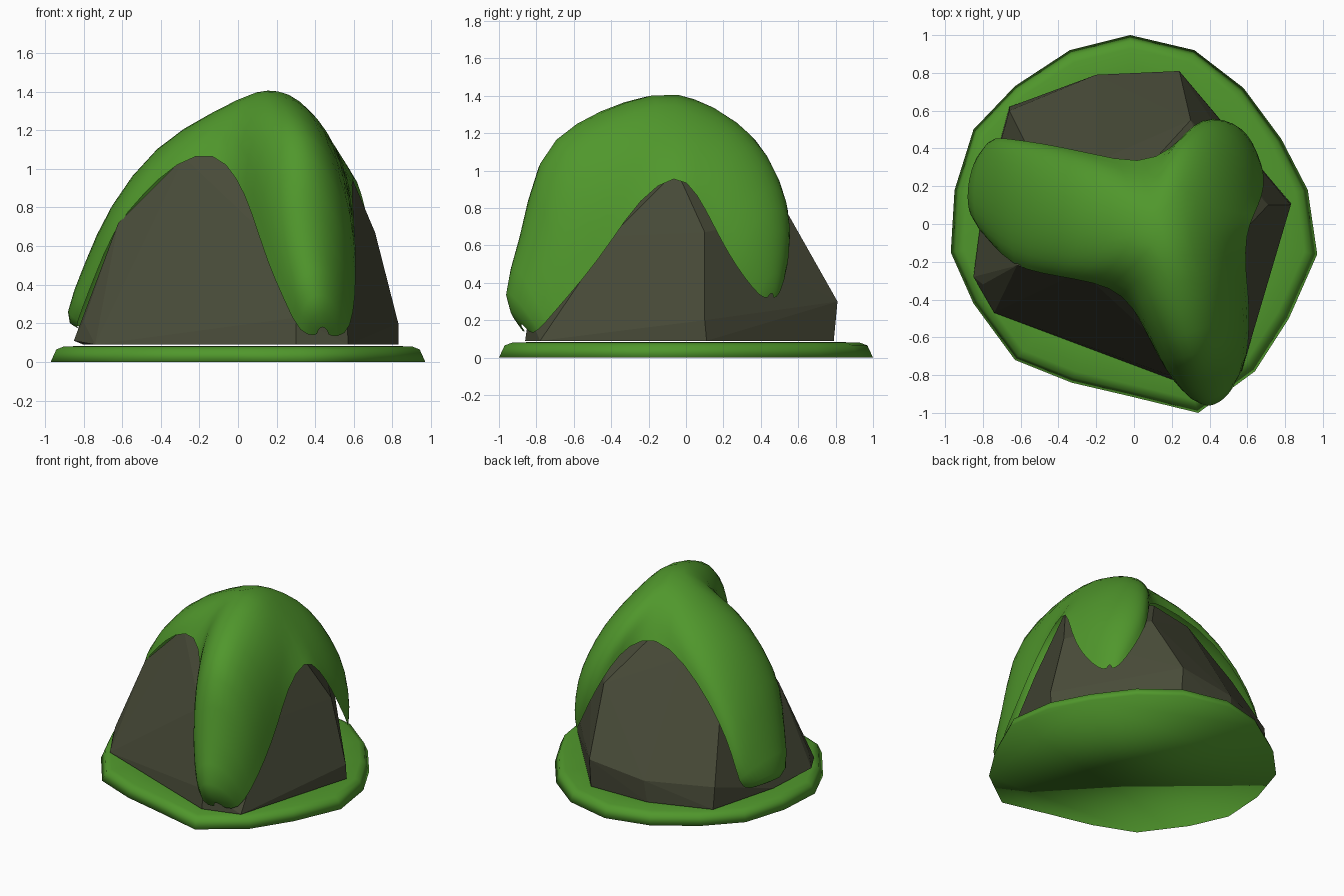
import bpy, bmesh, math
from mathutils import Vector as V

if "Cube" in bpy.data.objects:
    bpy.data.objects.remove(bpy.data.objects["Cube"])


def material(name, color):
    m = bpy.data.materials.new(name)
    m.diffuse_color = (*color, 1)
    m.use_nodes = True
    m.node_tree.nodes["Principled BSDF"].inputs["Base Color"].default_value = m.diffuse_color
    return m


def make(name, bm, mat, smooth):
    bmesh.ops.recalc_face_normals(bm, faces=bm.faces)
    mesh = bpy.data.meshes.new(name)
    bm.to_mesh(mesh)
    bm.free()
    obj = bpy.data.objects.new(name, mesh)
    bpy.context.collection.objects.link(obj)
    mesh.materials.append(mat)
    mesh.polygons.foreach_set("use_smooth", [smooth] * len(mesh.polygons))
    return obj


green = material("moss", (0.08, 0.31, 0.025))
grey = material("stone", (0.065, 0.07, 0.04))

# Grass disc: uneven outline with a bevelled rim
outline = [(-.02, 1), (.32, .92), (.58, .72), (.78, .45), (.92, .18), (.97, -.16),
           (.82, -.5), (.64, -.78), (.34, -1), (-.03, -.91), (-.33, -.84), (-.63, -.72),
           (-.85, -.42), (-.97, -.15), (-.95, .18), (-.85, .5), (-.63, .73), (-.34, .92)]
bm = bmesh.new()
rings = [[bm.verts.new((x * s, y * s, z)) for x, y in outline]
         for s, z in ((1, 0), (.97, .065), (.93, .08), (.8, .084))]
n = len(outline)
for a, b in zip(rings, rings[1:]):
    for i in range(n):
        bm.faces.new((a[i], a[(i + 1) % n], b[(i + 1) % n], b[i]))
bm.faces.new(rings[0])
bm.faces.new(rings[-1])
make("grass_disc", bm, green, True)

# Faceted boulder: hull of its corner points
corners = [(-.85, -.28, .11), (-.74, -.47, .09), (.3, -.86, .09), (.57, -.78, .09),
           (.83, .11, .09), (.24, .79, .09), (-.22, .78, .09), (-.66, .62, .09), (-.8, .1, .09),
           (-.8, -.32, .21), (.3, -.84, .23), (.83, .1, .2), (.24, .81, .3), (-.66, .6, .25),
           (-.2, .79, .25), (-.17, -.57, .46), (-.62, -.22, .72), (.1, -.6, .7),
           (.55, -.4, .65), (.71, .1, .67), (.3, .55, .76), (-.55, .38, .68),
           (-.28, -.25, 1.06), (-.05, -.32, 1.07), (.57, -.05, 1.0), (.08, .31, 1.07),
           (-.2, .33, 1.0), (.15, -.05, 1.25)]
bm = bmesh.new()
for p in corners:
    bm.verts.new(p)
res = bmesh.ops.convex_hull(bm, input=bm.verts)
bmesh.ops.delete(bm, geom=[v for v in bm.verts if not v.link_faces], context='VERTS')
make("boulder", bm, grey, False)

# Moss cap: three lobes, each lofted between two edges over a ridge
apex = (.16, -.05, 1.45)
v_left, v_right, v_back = (-.12, -.33, 1.1), (.59, -.05, 1.0), (.04, .31, 1.1)
lobes = [
    # left lobe
    ([v_back, (-.25, .38, 1.0), (-.5, .43, .78), (-.66, .45, .55), (-.74, .46, .35), (-.77, .43, .18)],
     [apex, (-.12, .03, 1.3), (-.42, .09, 1.14), (-.68, .15, .79), (-.79, .19, .52), (-.91, .22, .22)],
     [v_left, (-.32, -.29, 1.04), (-.5, -.26, .86), (-.64, -.22, .7), (-.75, -.11, .42), (-.85, .0, .17)]),
    # front lobe
    ([v_left, (.0, -.44, .95), (.07, -.59, .78), (.15, -.74, .52), (.24, -.86, .32), (.32, -.89, .14)],
     [apex, (.25, -.3, 1.39), (.33, -.58, 1.27), (.38, -.79, 1.1), (.4, -.86, .65), (.43, -1.0, .32)],
     [v_right, (.59, -.25, .85), (.61, -.4, .62), (.61, -.55, .42), (.6, -.7, .25), (.56, -.8, .13)]),
    # back right lobe
    ([v_right, (.64, .06, .88), (.68, .15, .7), (.69, .23, .55), (.68, .31, .43), (.64, .4, .32)],
     [apex, (.28, .18, 1.29), (.4, .32, 1.14), (.5, .43, .9), (.56, .49, .7), (.6, .48, .42)],
     [v_back, (.2, .4, 1.02), (.28, .49, .88), (.36, .56, .7), (.46, .55, .5), (.56, .5, .32)]),
]
STEPS = 4


def section(left, ridge, right, row):
    left, ridge, right = V(left), V(ridge), V(right)
    mid, pts = (left + right) / 2, []
    for k in range(-STEPS, STEPS + 1):
        t = abs(k) / STEPS
        edge = left if k < 0 else right
        if row == 0:  # shared seam from valley to apex
            p = ridge.lerp(edge, t)
            p.z = ridge.z + (edge.z - ridge.z) * t ** 1.5
        else:
            a = t * math.pi / 2
            p = mid + (ridge - mid) * math.cos(a) + (edge - mid) * math.sin(a)
        pts.append(p)
    return pts


bm = bmesh.new()
for left, ridge, right in lobes:
    rows = [section(a, b, c, i) for i, (a, b, c) in enumerate(zip(left, ridge, right))]
    tip = (V(left[-1]) + V(right[-1])) / 2
    rows.append([p.lerp(tip, .75) for p in rows[-1]])  # rounded underside of the tip
    grid = [[bm.verts.new(p) for p in r] for r in rows]
    for a, b in zip(grid, grid[1:]):
        for i in range(2 * STEPS):
            bm.faces.new((a[i], a[i + 1], b[i + 1], b[i]))
bmesh.ops.remove_doubles(bm, verts=bm.verts, dist=.002)
moss = make("moss_cap", bm, green, True)
sub = moss.modifiers.new("soften", 'SUBSURF')
sub.levels = sub.render_levels = 1
